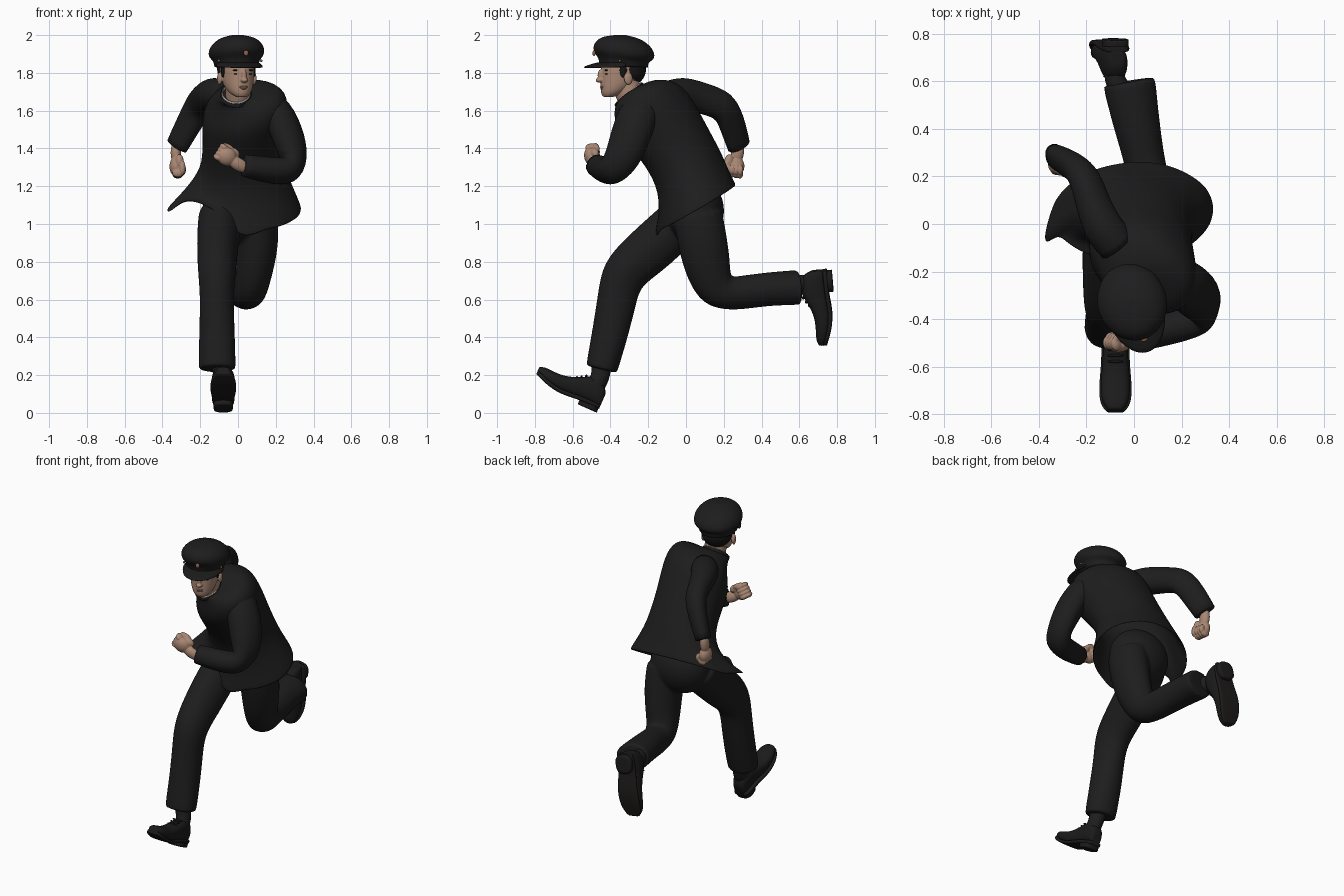
import bpy, bmesh, math, random
from mathutils import Matrix, Vector
random.seed(4)
rad = math.radians


def material(name, rgb):
    m = bpy.data.materials.new(name)
    m.diffuse_color = (*rgb, 1)
    return m


CLOTH = material("black cloth", (0.0125, 0.0125, 0.0125))
LEATHER = material("black leather", (0.011, 0.011, 0.011))
SOLE = material("dark sole", (0.012, 0.0105, 0.01))
SKIN = material("skin", (0.40, 0.245, 0.175))
LIP = material("lip", (0.31, 0.16, 0.12))
HAIR = material("black hair", (0.009, 0.008, 0.008))
BRONZE = material("bronze", (0.28, 0.13, 0.08))
WHITE = material("collar white", (0.5, 0.46, 0.42))


def T(x, y, z):
    return Matrix.Translation((x, y, z))


def R(angle, axis):
    return Matrix.Rotation(rad(angle), 4, axis)


def finish(name, bm, mat, sub=2, thick=0):
    bmesh.ops.recalc_face_normals(bm, faces=bm.faces[:])
    me = bpy.data.meshes.new(name)
    for f in bm.faces:
        f.smooth = True
    bm.to_mesh(me)
    bm.free()
    me.materials.append(mat)
    ob = bpy.data.objects.new(name, me)
    bpy.context.collection.objects.link(ob)
    if thick:
        s = ob.modifiers.new("thickness", "SOLIDIFY")
        s.thickness, s.offset = thick, -1
    if sub:
        s = ob.modifiers.new("smooth", "SUBSURF")
        s.levels = s.render_levels = sub
    return ob


def loft(name, mat, frames, n=16, p=1.0, caps=(True, True), jitter=0, sub=2, thick=0, tweak=None):
    """Skin elliptical rings; each frame is (matrix, half width, half depth)."""
    bm = bmesh.new()
    crease = bm.edges.layers.float.new("crease_edge")
    rings = []
    for k, (M, a, b) in enumerate(frames):
        ring = []
        for i in range(n):
            ph = 2 * math.pi * i / n
            c, s = math.cos(ph), math.sin(ph)
            j = 1 + random.uniform(-jitter, jitter)
            co = M @ Vector((a * j * math.copysign(abs(c) ** p, c), b * j * math.copysign(abs(s) ** p, s), 0))
            ring.append(bm.verts.new(tweak(k, math.degrees(ph), co) if tweak else co))
        rings.append(ring)
    for r0, r1 in zip(rings, rings[1:]):
        for i in range(n):
            bm.faces.new((r0[i], r0[(i + 1) % n], r1[(i + 1) % n], r1[i]))
    for use, ring in zip(caps, (rings[0], rings[-1])):
        if use:
            for e in bm.faces.new(ring).edges:
                e[crease] = 0.9
    return finish(name, bm, mat, sub, thick)


def body_rings(rows, M=Matrix()):
    return [(M @ T(x, y, z) @ R(yaw, 'Z') @ R(tilt, 'X'), a, b) for x, y, z, a, b, tilt, yaw in rows]


def limb(name, mat, rows, ref=(1, 0, 0), **kw):
    """Tube along a path of (x, y, z, half width, half depth)."""
    pts = [Vector(r[:3]) for r in rows]
    u, frames = Vector(ref), []
    for i, r in enumerate(rows):
        t = (pts[min(i + 1, len(pts) - 1)] - pts[max(i - 1, 0)]).normalized()
        u = (u - t * u.dot(t)).normalized()
        M = Matrix((u, t.cross(u), t)).transposed().to_4x4()
        frames.append((Matrix.Translation(pts[i]) @ M, r[3], r[4]))
    return loft(name, mat, frames, **kw)


def blobs(name, mat, items, M=Matrix(), sub=0):
    """Ellipsoids (x, y, z, sx, sy, sz) joined in one object."""
    bm = bmesh.new()
    for x, y, z, sx, sy, sz in items:
        bmesh.ops.create_uvsphere(bm, u_segments=20, v_segments=12, radius=1,
                                  matrix=M @ T(x, y, z) @ Matrix.Diagonal((sx, sy, sz, 1)))
    return finish(name, bm, mat, sub)


def fuse(parts, voxel, rounds):
    """Join parts and blend them into one skin."""
    with bpy.context.temp_override(active_object=parts[0], object=parts[0], selected_objects=parts,
                                   selected_editable_objects=parts):
        bpy.ops.object.join()
    m = parts[0].modifiers.new("fuse", "REMESH")
    m.mode, m.voxel_size, m.use_smooth_shade = 'VOXEL', voxel, True
    m = parts[0].modifiers.new("soften", "SMOOTH")
    m.factor, m.iterations = 0.5, rounds


# Jacket, with the right front panel blown open at the hem
def hem(k, ph, co):
    if k == 0 and 200 < ph < 262:
        co.z += 0.14 * math.sin(rad((ph - 195) / 70 * 180)) ** 0.6
        co.y += 0.01
    if k == 0 and 180 <= ph <= 200:
        co.x -= 0.03
        co.y -= 0.08
    if k == 1 and 170 < ph < 220:
        co.x -= 0.015
        co.y -= 0.02
    if k == 0 and 265 < ph < 290:
        co.z -= 0.025
    return co


loft("jacket", CLOTH, body_rings([
    (-0.005, 0.05, 1.08, 0.35, 0.25, 30, 4),
    (0.012, 0.045, 1.19, 0.275, 0.205, 27, -6),
    (0.025, 0.01, 1.31, 0.22, 0.19, 25, -15),
    (0.03, -0.085, 1.46, 0.225, 0.2, 26, -25),
    (0.04, -0.17, 1.58, 0.25, 0.21, 29, -32),
    (0.035, -0.2, 1.665, 0.235, 0.175, 31, -36),
    (0.015, -0.24, 1.70, 0.155, 0.135, 32, -28),
    (-0.01, -0.30, 1.685, 0.085, 0.1, 35, -5)]),
    n=32, caps=(False, True), jitter=0.01, thick=0.012, tweak=hem)
# Standing collar with white lining edge, and neck
for nm, mat, r, z in (("collar", CLOTH, 0.0, 0.0), ("collar_lining", WHITE, -0.007, 0.005)):
    loft(nm, mat, body_rings([(-0.01, -0.295, 1.672 + z, 0.088 + r, 0.1 + r, 36, 0),
                              (-0.01, -0.305, 1.695 + z, 0.084 + r, 0.096 + r, 38, 0)]),
         caps=(False, False), thick=0.006)
limb("neck", SKIN, [(0, -0.27, 1.62, 0.07, 0.075), (0, -0.31, 1.71, 0.067, 0.075), (0, -0.33, 1.78, 0.065, 0.07)])

# Sleeves
limb("right_sleeve", CLOTH, [
    (-0.07, -0.09, 1.67, 0.085, 0.09), (-0.13, -0.02, 1.695, 0.087, 0.09), (-0.175, 0.09, 1.665, 0.072, 0.085),
    (-0.205, 0.2, 1.63, 0.066, 0.085), (-0.25, 0.24, 1.55, 0.06, 0.08), (-0.325, 0.28, 1.41, 0.05, 0.07)],
    jitter=0.03)
limb("left_sleeve", CLOTH, [
    (0.1, -0.21, 1.645, 0.085, 0.085), (0.19, -0.24, 1.62, 0.105, 0.09), (0.255, -0.285, 1.5, 0.115, 0.088),
    (0.3, -0.335, 1.345, 0.1, 0.078), (0.28, -0.39, 1.275, 0.084, 0.078), (0.16, -0.435, 1.285, 0.075, 0.07),
    (0.03, -0.475, 1.31, 0.058, 0.06)], ref=(0, 1, 0), jitter=0.03)


# Fists: local x runs to the knuckles, z to the thumb, y to the palm side
def fist(name, loc, along, thumb, flip):
    x = Vector(along).normalized()
    z = Vector(thumb)
    z = (z - x * z.dot(x)).normalized()
    y = z.cross(x) * flip
    M = Matrix.Translation(loc) @ Matrix((x, y, z)).transposed().to_4x4()
    parts = [(0.005, 0.003, 0, 0.054, 0.036, 0.05), (-0.07, 0, -0.005, 0.065, 0.028, 0.035),
             (0.015, 0.036, 0.045, 0.038, 0.016, 0.016), (-0.02, 0.02, 0.035, 0.036, 0.022, 0.024)]
    for i in range(4):
        h = 0.035 - 0.022 * i
        parts += [(0.043, 0.012, h, 0.024, 0.03, 0.016), (0.022, 0.038, h, 0.028, 0.017, 0.015)]
    fuse([blobs(name, SKIN, parts, M)], 0.004, 3)


fist("left_fist", (-0.055, -0.505, 1.355), (-0.85, -0.2, 0.5), (0.3, -0.1, 1), -1)
fist("right_fist", (-0.33, 0.26, 1.31), (-0.02, -0.1, -1), (0, -1, 0.1), 1)

# Trousers: seat and both legs blended together
seat = blobs("trousers", CLOTH, [(0.005, 0.05, 1.07, 0.2, 0.155, 0.18)], sub=2)
front = limb("front_trouser_leg", CLOTH, [
    (-0.09, 0.01, 1.05, 0.12, 0.13), (-0.105, -0.09, 0.955, 0.115, 0.134), (-0.11, -0.22, 0.84, 0.11, 0.132),
    (-0.112, -0.34, 0.735, 0.1, 0.122), (-0.112, -0.365, 0.61, 0.09, 0.106), (-0.11, -0.395, 0.44, 0.096, 0.1),
    (-0.11, -0.447, 0.23, 0.102, 0.086)], jitter=0.03)
rear = limb("rear_trouser_leg", CLOTH, [
    (0.1, 0.06, 1.05, 0.115, 0.135), (0.105, 0.09, 0.9, 0.115, 0.135), (0.09, 0.115, 0.76, 0.1, 0.125),
    (0.065, 0.16, 0.64, 0.092, 0.112), (0.045, 0.26, 0.63, 0.085, 0.092), (0.01, 0.42, 0.655, 0.1, 0.09),
    (-0.02, 0.6, 0.665, 0.114, 0.092)], jitter=0.03)
fuse([seat, front, rear], 0.009, 5)


# Shoes with socks, soles, heels and laces; toe points to local -y
def shoe(name, M, sock):
    rows = [(-0.005, 0.03, 0.1), (0.015, 0.045, 0.15), (0.08, 0.051, 0.165), (0.13, 0.051, 0.14), (0.2, 0.058, 0.115),
            (0.27, 0.06, 0.1), (0.325, 0.05, 0.085), (0.352, 0.027, 0.062)]

    def spring(t):
        return 0.03 * max(0, (t - 0.2) / 0.15) ** 2 - 0.012 * math.exp(-((t - 0.22) / 0.07) ** 2)

    loft(name + "_upper", LEATHER, [(M @ T(0, -t, (0.03 + z) / 2 + spring(t)) @ R(90, 'X'), w, (z - 0.03) / 2)
                                    for t, w, z in rows], p=0.8)
    loft(name + "_sole", SOLE, [(M @ T(0, -t, 0.034 + spring(t)) @ R(90, 'X'), w + 0.006, 0.011)
                                for t, w, z in rows], p=0.4)
    loft(name + "_heel", LEATHER, [(M @ T(0, -0.05, z), 0.05, 0.053) for z in (0, 0.035)], p=0.7)
    blobs(name + "_laces", HAIR, [(0, -0.12 - 0.02 * i, 0.146 - 0.013 * i, 0.033, 0.006, 0.007) for i in range(4)], M)
    limb(name + "_sock", CLOTH, [(*(M @ Vector((0, -0.06, 0.12))), 0.045, 0.052),
                                 (*(M @ Vector((0, -0.05, 0.165))), 0.045, 0.05), (*sock, 0.05, 0.055)])


shoe("front_shoe", T(-0.078, -0.475, 0.002) @ R(-24, 'X') @ Matrix.Scale(1.06, 4), (-0.1, -0.445, 0.27))
shoe("rear_shoe", T(-0.07, 0.772, 0.755) @ R(9, 'Y') @ R(95, 'X') @ Matrix.Scale(1.12, 4), (-0.03, 0.54, 0.665))

# Head, turned a little towards +x
H = T(-0.008, -0.33, 1.78) @ R(18, 'Z')
head = loft("head", SKIN, body_rings([
    (0, -0.085, -0.107, 0.03, 0.028, 0, 0), (0, -0.065, -0.09, 0.056, 0.06, 0, 0), (0, -0.033, -0.05, 0.077, 0.094, 0, 0),
    (0, -0.01, 0, 0.087, 0.116, 0, 0), (0, -0.005, 0.05, 0.092, 0.12, 0, 0), (0, 0, 0.11, 0.086, 0.11, 0, 0)], H), n=24)
features = blobs("ears_and_nose", SKIN, [
    (0.096, -0.005, -0.01, 0.012, 0.024, 0.034), (-0.096, -0.005, -0.01, 0.012, 0.024, 0.034),
    (0, -0.127, 0.008, 0.014, 0.018, 0.032), (0, -0.134, -0.018, 0.02, 0.022, 0.014)], H, sub=2)
fuse([head, features], 0.004, 3)
blobs("lips", LIP, [(0, -0.118, -0.054, 0.025, 0.011, 0.006), (0, -0.117, -0.063, 0.021, 0.011, 0.006)], H)
blobs("eyes_and_brows", HAIR, [(s * 0.037, -0.11, z, w, 0.006, h) for s in (1, -1)
                               for z, w, h in ((0.014, 0.014, 0.004), (0.034, 0.022, 0.004))], H)
blobs("hair", HAIR, [(0, 0.03, 0.04, 0.094, 0.09, 0.09)] +
      [(s * 0.086, -0.03, 0.035, 0.008, 0.02, 0.04) for s in (1, -1)], H)

# Cap with band, crown, visor and badge
loft("cap", CLOTH, body_rings([
    (0, 0, 0.052, 0.116, 0.13, -2, 0), (0, 0, 0.085, 0.121, 0.135, -4, 0), (0, 0.002, 0.1, 0.138, 0.152, -6, 0),
    (0, 0.004, 0.125, 0.151, 0.17, -6, 0), (0, -0.005, 0.168, 0.139, 0.155, -4, 0),
    (0, -0.015, 0.207, 0.095, 0.108, -3, 0), (0, -0.018, 0.22, 0.03, 0.03, 0, 0)], H), n=24, jitter=0.015)
bm = bmesh.new()
rows = []
for i in range(17):
    a = rad(-82 + 164 * i / 16)
    s, c = math.sin(a), math.cos(a)
    rows.append([bm.verts.new(H @ Vector(((0.114 + 0.018 * k) * s, -(0.125 + 0.098 * k) * c, 0.08 - 0.026 * k)))
                 for k in (0, 0.5, 1)])
for r0, r1 in zip(rows, rows[1:]):
    for k in (0, 1):
        bm.faces.new((r0[k], r1[k], r1[k + 1], r0[k + 1]))
finish("cap_visor", bm, LEATHER, 1, 0.012)
blobs("cap_badge", BRONZE, [(0, -0.165, 0.125, 0.014, 0.008, 0.015)], H)
blobs("cap_side_buttons", BRONZE, [(s * 0.118, -0.06, 0.085, 0.007, 0.007, 0.007) for s in (1, -1)], H)
